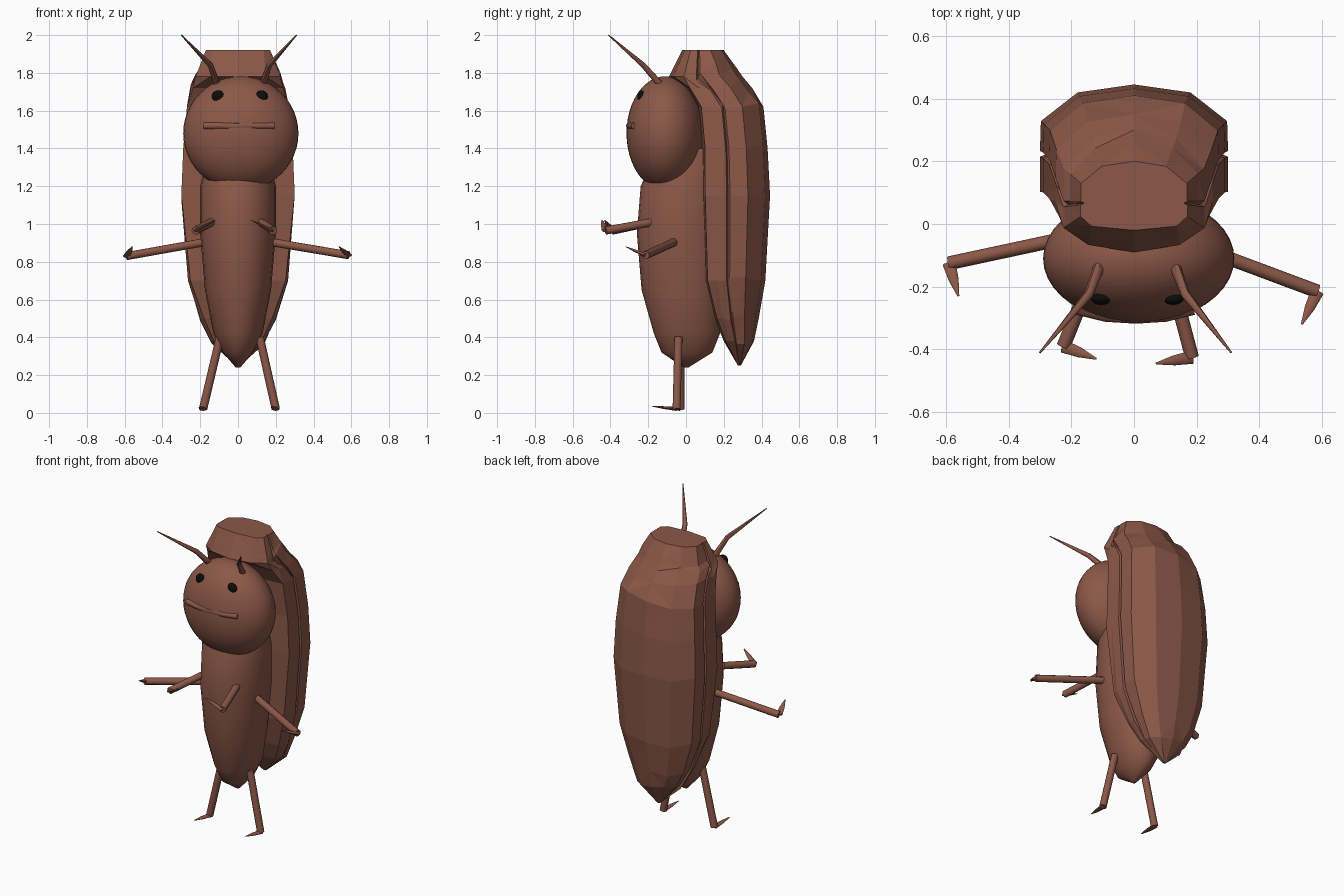
import bpy, bmesh, math, random
from mathutils import Vector

if "Cube" in bpy.data.objects:
    bpy.data.objects.remove(bpy.data.objects["Cube"])

random.seed(4)


def material(name, color):
    m = bpy.data.materials.new(name)
    m.diffuse_color = (*color, 1)
    m.use_nodes = True
    m.node_tree.nodes["Principled BSDF"].inputs["Base Color"].default_value = m.diffuse_color
    return m


BROWN = material("chestnut_brown", (0.26, 0.098, 0.065))
BLACK = material("eye_black", (0.004, 0.004, 0.004))


def loft(name, rings, mat=BROWN, smooth=None, triangulate=False):
    """Skin a list of equal-length closed rings and cap both ends."""
    bm = bmesh.new()
    vs = [[bm.verts.new(p) for p in ring] for ring in rings]
    n = len(vs[0])
    for a, b in zip(vs, vs[1:]):
        for i in range(n):
            j = (i + 1) % n
            bm.faces.new((a[i], a[j], b[j], b[i]))
    bm.faces.new(vs[0][::-1])
    bm.faces.new(vs[-1])
    if triangulate:
        bmesh.ops.triangulate(bm, faces=bm.faces)
    bmesh.ops.recalc_face_normals(bm, faces=bm.faces)
    me = bpy.data.meshes.new(name)
    bm.to_mesh(me)
    bm.free()
    me.materials.append(mat)
    ob = bpy.data.objects.new(name, me)
    bpy.context.collection.objects.link(ob)
    if smooth:
        shade(ob, smooth)
    return ob


def shade(ob, angle):
    bpy.ops.object.select_all(action='DESELECT')
    ob.select_set(True)
    bpy.context.view_layer.objects.active = ob
    bpy.ops.object.shade_smooth_by_angle(angle=math.radians(angle))


def tube(name, path, radii, sides=10, flat=1.0):
    """Round or flattened limb through the path points."""
    pts = [Vector(p) for p in path]
    rings = []
    for i, p in enumerate(pts):
        d = (pts[min(i + 1, len(pts) - 1)] - pts[max(i - 1, 0)]).normalized()
        ref = Vector((0, 0, 1)) if abs(d.z) < 0.9 else Vector((0, 1, 0))
        u = d.cross(ref).normalized()
        v = d.cross(u)
        rings.append([p + radii[i] * (u * math.cos(t) + v * flat * math.sin(t))
                      for t in (math.tau * k / sides for k in range(sides))])
    return loft(name, rings, smooth=45)


def ball(name, center, radius, mat, segs, rings):
    bpy.ops.mesh.primitive_uv_sphere_add(segments=segs, ring_count=rings, location=center)
    ob = bpy.context.object
    ob.name = name
    ob.scale = radius
    ob.data.materials.append(mat)
    shade(ob, 60)
    return ob


# Head
ball("head", (0.015, -0.11, 1.48), (0.305, 0.205, 0.302), BROWN, 40, 24)

# Abdomen: z, half width, front y, back y
BODY = [(0.24, 0.012, -0.012, 0.012), (0.32, 0.08, -0.13, 0.14),
        (0.42, 0.13, -0.17, 0.18), (0.65, 0.175, -0.235, 0.2),
        (0.95, 0.2, -0.26, 0.22), (1.2, 0.2, -0.24, 0.22), (1.4, 0.15, -0.15, 0.2)]
loft("abdomen", [[(w * math.cos(t), (f + b) / 2 + (b - f) / 2 * math.sin(t), z)
                  for t in (math.tau * k / 24 for k in range(24))]
                 for z, w, f, b in BODY], smooth=50)

# Wing case: z, half width, front width factor, front y, back y
SHELL = [(0.25, 0.01, 1, 0.275, 0.29), (0.38, 0.14, 0.9, 0.2, 0.36),
         (0.5, 0.2, 0.9, 0.15, 0.385), (0.7, 0.265, 0.95, 0.095, 0.42),
         (1.15, 0.3, 1, 0.08, 0.445), (1.4, 0.29, 1, 0.08, 0.432),
         (1.62, 0.27, 1, 0.06, 0.41), (1.72, 0.25, 0.95, 0.0, 0.35),
         (1.78, 0.225, 0.65, -0.09, 0.3), (1.83, 0.205, 0.7, -0.065, 0.265),
         (1.92, 0.17, 0.8, -0.02, 0.2)]
# Half section as width and depth fractions, with the seam groove between layers
HALF = [(1, 0.2), (1, 0.37), (0.93, 0.39), (1, 0.42), (0.99, 0.68), (0.6, 0.93)]


def section(z, w, front, f, b):
    half = [(front, 0.06)] + HALF
    outline = [(0, 0)] + half + [(0, 1)] + [(-x, t) for x, t in reversed(half)]
    j = 0.007 if 0.3 < z < 1.9 else 0
    return [(x * w, f + t * (b - f), z + random.uniform(-3 * j, 3 * j)
             if 0.3 < t < 1 else z) for x, t in outline]


loft("wing_case", [section(*row) for row in SHELL], triangulate=True)

# Eyes
for side, x in (("left", -0.105), ("right", 0.125)):
    ball(side + "_eye", (x, -0.238, 1.675), (0.033, 0.02, 0.033), BLACK, 16, 10)

# Mouth
tube("mouth", [(-0.18, -0.272, 1.52), (-0.09, -0.294, 1.52), (0.005, -0.3, 1.52),
               (0.1, -0.294, 1.52), (0.19, -0.272, 1.52)], [0.018] * 5, 8)

# Antennae, arms, legs: each limb ends in a flat claw
for side, s in (("left", -1), ("right", 1)):
    o = 0.01
    tube(side + "_antenna", [(s * 0.115 + o, -0.12, 1.72), (s * 0.155 + o, -0.225, 1.84),
                             (s * 0.305 + o / 2, -0.41, 2.0)], [0.019, 0.015, 0.003], 8)

LIMBS = {
    "left_upper_arm": ((-0.14, -0.18, 1.01), (-0.225, -0.39, 0.965), (-0.12, -0.43, 1.02)),
    "right_upper_arm": ((0.12, -0.18, 1.01), (0.185, -0.425, 0.965), (0.07, -0.445, 1.02)),
    "left_lower_arm": ((-0.17, -0.035, 0.905), (-0.59, -0.125, 0.83), (-0.56, -0.23, 0.88)),
    "right_lower_arm": ((0.17, -0.06, 0.905), (0.585, -0.215, 0.835), (0.535, -0.32, 0.88)),
    "left_leg": ((-0.095, -0.03, 0.4), (-0.185, -0.03, 0.02), (-0.2, -0.17, 0.035)),
    "right_leg": ((0.115, -0.04, 0.4), (0.2, -0.05, 0.02), (0.18, -0.18, 0.035)),
}
for name, (a, b, c) in LIMBS.items():
    tube(name, [a, b], [0.022, 0.022])
    mid = Vector(b).lerp(Vector(c), 0.5)
    tube(name + "_claw", [b, mid, c], [0.021, 0.016, 0.003], 8, 0.45)
